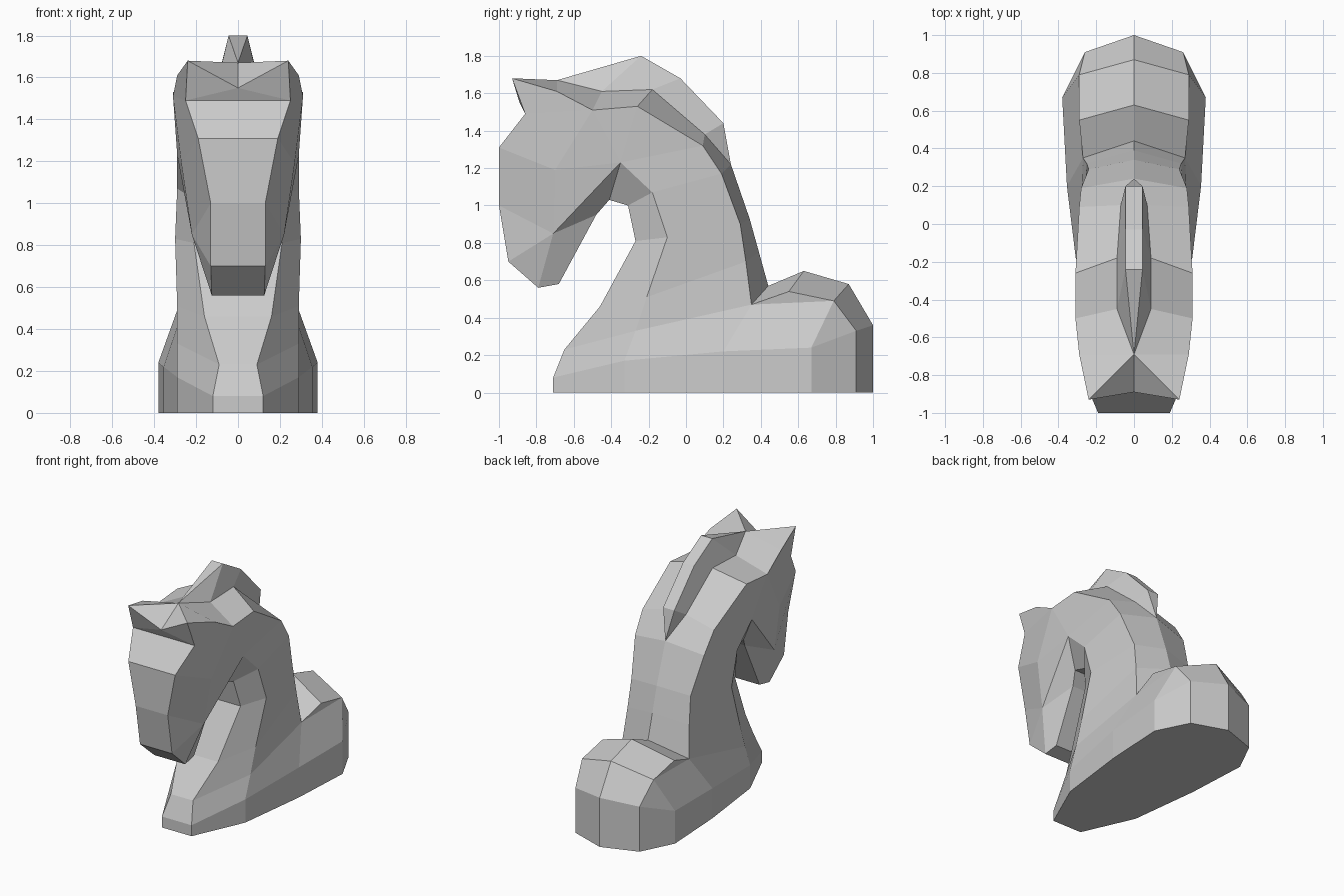
import bpy, bmesh
from mathutils import Vector

if "Cube" in bpy.data.objects:
    bpy.data.objects.remove(bpy.data.objects["Cube"], do_unlink=True)

stone = bpy.data.materials.new("grey stone")
stone.use_nodes = True
grey = (0.6, 0.6, 0.6, 1)
stone.diffuse_color = grey
stone.node_tree.nodes["Principled BSDF"].inputs["Base Color"].default_value = grey


def rail(x, *points):
    """Points (y, z) at one half-width x; a third value overrides x."""
    return [Vector((p[2] if len(p) > 2 else x, p[0], p[1])) for p in points]


def mirrored(points):
    return [Vector((-p.x, p.y, p.z)) for p in points]


def strip(first, second):
    """Faces between two rails of equal length; repeated points make triangles."""
    return [[first[i], first[i + 1], second[i + 1], second[i]] for i in range(len(first) - 1)]


def build_part(name, side_faces, centre_faces):
    """Mirror the side faces, add the faces crossing the middle, weld and shade flat."""
    bm = bmesh.new()
    verts = {}

    def add(points):
        corners = []
        for p in points:
            key = tuple(round(v, 4) + 0.0 for v in p)
            if key not in verts:
                verts[key] = bm.verts.new(key)
            if verts[key] not in corners:
                corners.append(verts[key])
        if len(corners) > 2 and not bm.faces.get(corners):
            bm.faces.new(corners)

    for face in side_faces:
        add(face)
        add(mirrored(face))
    for face in centre_faces:
        add(face)
    bmesh.ops.recalc_face_normals(bm, faces=bm.faces)
    mesh = bpy.data.meshes.new(name)
    bm.to_mesh(mesh)
    bm.free()
    mesh.materials.append(stone)
    part = bpy.data.objects.new(name, mesh)
    bpy.context.collection.objects.link(part)
    return part


# Rails shared by the neck and head
throat = rail(0.18, (-0.65, 0.23, 0.09), (-0.46, 0.46, 0.16), (-0.27, 0.81, 0.21),
              (-0.31, 1.0), (-0.41, 1.03), (-0.48, 0.95, 0.14), (-0.68, 0.58, 0.12))
jaw = rail(0.29, (-0.27, 0.33), (-0.21, 0.51), (-0.10, 0.83, 0.3), (-0.18, 1.07),
           (-0.35, 1.23), (-0.71, 0.85, 0.22), (-0.79, 0.56, 0.125))
nape = rail(0.31, (0.35, 0.47, 0.27), (0.32, 0.7, 0.25), (0.29, 0.9, 0.24), (0.19, 1.17, 0.28),
            (0.09, 1.32, 0.29), (-0.26, 1.53), (-0.50, 1.51), (-0.69, 1.61, 0.29), (-0.93, 1.68, 0.24))
crest = rail(0, (0.44, 0.57), (0.39, 0.75), (0.34, 0.93), (0.24, 1.22), (0.10, 1.38, 0.07),
             (-0.18, 1.62, 0.09), (-0.45, 1.61, 0.09), (-0.69, 1.67), (-0.69, 1.67))
face = rail(0.13, (-0.93, 1.68, 0.24), (-0.86, 1.49, 0.25), (-1, 1.31, 0.19), (-1, 1),
            (-0.95, 0.7)) + jaw[-1:]
cheek = rail(0.27, (-0.7, 1.19))[0]
brow = rail(0, (-0.89, 1.55))[0]
ear, poll = nape[-1], crest[-1]

# Neck and head
head_sides = strip(throat, jaw) + strip(jaw[:5], nape[:5]) + strip(nape, crest)
head_sides += strip(face, [nape[7], nape[6], cheek, jaw[5], jaw[5], jaw[6]])
head_sides += strip(nape[4:7] + [cheek, jaw[5]], [jaw[4]] * 5)
head_sides += [[ear, poll, brow], [ear, brow, face[1]]]
foot = [throat[0], jaw[0], nape[0], crest[0]]
foot_cap = foot + mirrored(foot[:3])[::-1]
muzzle = face[1:] + throat[-1:]
head_middle = strip(throat, mirrored(throat)) + strip(muzzle, mirrored(muzzle))
head_middle += strip(crest[3:8], mirrored(crest[3:8]))
head_middle += [[face[1], brow, mirrored(face)[1]], foot_cap]
build_part("neck_and_head", head_sides, head_middle)

# Mane ridge along the crest
mane_top = crest[3:4] + rail(0.045, (0.20, 1.44), (-0.03, 1.68), (-0.24, 1.80)) + [poll]
mane_base = crest[3:8]
build_part("mane", strip(mane_base, mane_top),
           strip(mane_top, mirrored(mane_top)) + strip(mane_base, mirrored(mane_base)))

# Base with the raised rump behind the neck
outline = rail(0.38, (-0.71, 0, 0.12), (-0.33, 0, 0.29), (0.2, 0, 0.355), (0.67, 0),
               (0.91, 0, 0.26), (1, 0, 0))
heights = [0.08, 0.17, 0.22, 0.24, 0.33, 0.36]
flank = [p + Vector((0, 0, h)) for p, h in zip(outline, heights)]
rump = nape[:1] + rail(0.29, (0.55, 0.54), (0.79, 0.49))
spine = crest[:1] + rail(0, (0.63, 0.65), (0.87, 0.58))
base_sides = strip(outline, flank) + strip(rump, spine) + [rump]
base_sides += strip(flank, foot[:3] + [rump[2], rump[2], spine[2]])
chest = [outline[0], flank[0], throat[0]]
base_middle = strip(chest, mirrored(chest))
base_middle += [outline + mirrored(outline[:-1])[::-1], foot_cap]
build_part("base", base_sides, base_middle)
